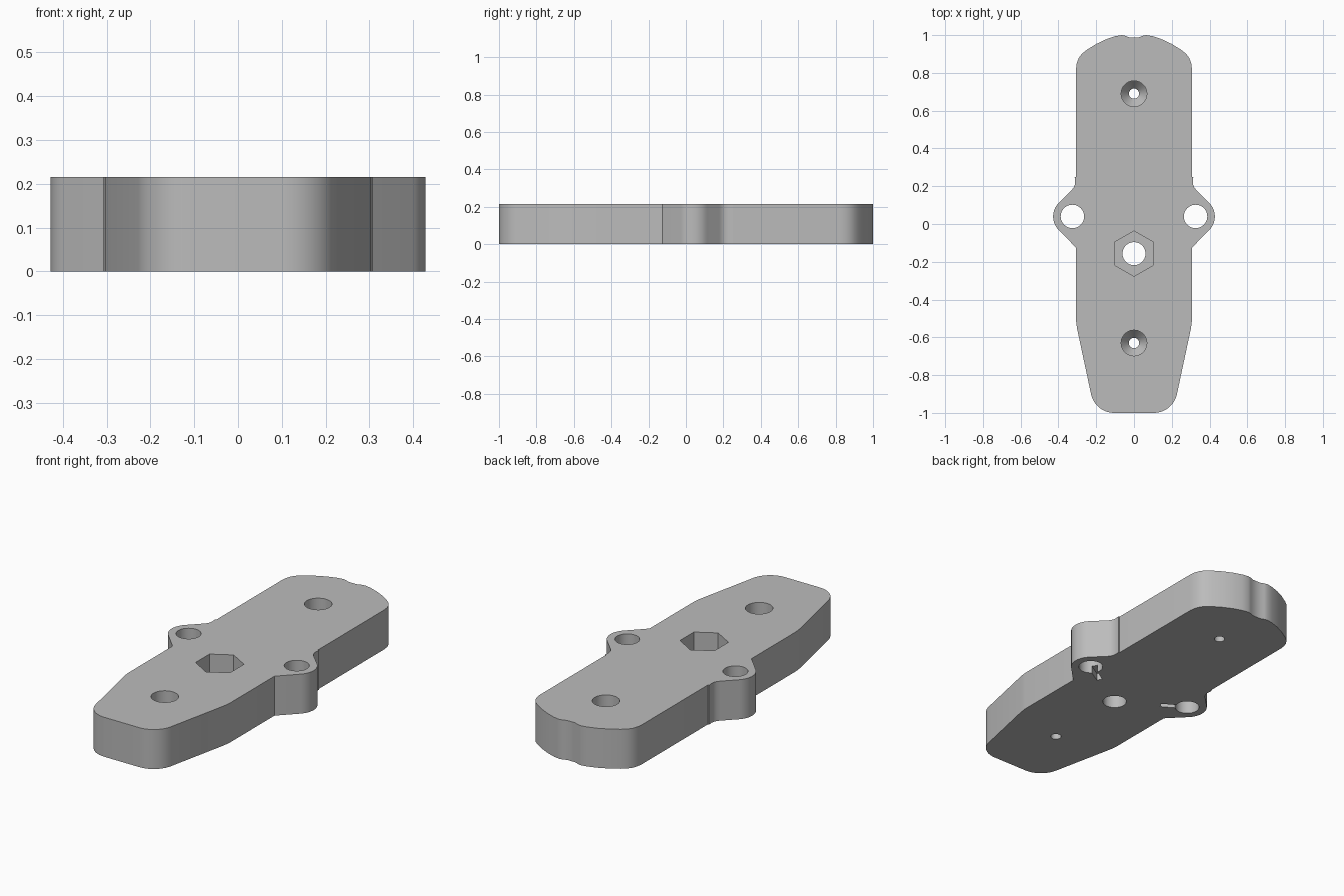
import bpy, bmesh
from math import sin, cos, pi, radians, atan2
from mathutils import Matrix, Vector

cube = bpy.data.objects.get("Cube")
if cube:
    bpy.data.objects.remove(cube, do_unlink=True)

HEIGHT = 0.215
EAR = Vector((0.326, 0.04))   # centre of the left ear
EAR_R = 0.102

grey = bpy.data.materials.new("mid grey")
grey.use_nodes = True
grey.diffuse_color = (0.5, 0.5, 0.5, 1)
grey.node_tree.nodes["Principled BSDF"].inputs["Base Color"].default_value = (0.5, 0.5, 0.5, 1)


def add_object(name, bm):
    bmesh.ops.recalc_face_normals(bm, faces=bm.faces)
    mesh = bpy.data.meshes.new(name)
    bm.to_mesh(mesh)
    bm.free()
    mesh.materials.append(grey)
    obj = bpy.data.objects.new(name, mesh)
    bpy.context.collection.objects.link(obj)
    return obj


def arc(cx, cy, r, start, end, steps):
    angles = [radians(start + (end - start) * i / steps) for i in range(steps + 1)]
    return [(cx + r * cos(a), cy + r * sin(a)) for a in angles]


def prism(name, outline, bottom, top):
    bm = bmesh.new()
    face = bm.faces.new([bm.verts.new((x, y, bottom)) for x, y in outline])
    side = bmesh.ops.extrude_face_region(bm, geom=[face])["geom"]
    verts = [v for v in side if isinstance(v, bmesh.types.BMVert)]
    bmesh.ops.translate(bm, verts=verts, vec=(0, 0, top - bottom))
    return add_object(name, bm)


def turned_cutter(name, x, y, profile, sides=40):
    """Stack of rings, given as (radius, height), closed at both ends."""
    bm = bmesh.new()
    rings = [[bm.verts.new((x + r * cos(2 * pi * i / sides), y + r * sin(2 * pi * i / sides), z))
              for i in range(sides)] for r, z in profile]
    for low, high in zip(rings, rings[1:]):
        for i in range(sides):
            j = (i + 1) % sides
            bm.faces.new((low[i], low[j], high[j], high[i]))
    bm.faces.new(rings[0])
    bm.faces.new(rings[-1])
    return add_object(name, bm)


# Half outline of the plate: tapered front, ear, crowned back with a notch
half = arc(0.105, -0.875, 0.125, -90, -12, 10)
half += [(0.302, -0.55), (0.307, -0.51), (0.307, -0.125)]
half += arc(EAR.x, EAR.y, EAR_R, -45, 45, 14)
half += [(0.332, 0.178), (0.32, 0.192), (0.313, 0.207), (0.311, 0.225), (0.314, 0.25), (0.307, 0.25)]
half += [(0.307, 0.82), (0.303, 0.85), (0.293, 0.878), (0.275, 0.902), (0.25, 0.922),
         (0.2, 0.953), (0.15, 0.977), (0.1, 0.994), (0.065, 1.0), (0.045, 0.996),
         (0.025, 0.988)]
outline = half + [(-x, y) for x, y in reversed(half)]
plate = prism("mounting_plate", outline, 0, HEIGHT)

# Countersunk screw holes
cutters = []
for name, y in (("back", 0.69), ("front", -0.63)):
    cutters.append(turned_cutter(name + "_screw_cutter", 0, y,
                                 [(0.027, -0.05), (0.027, 0.05), (0.068, 0.1), (0.068, 0.3)]))

# Hexagonal nut pocket with its bolt hole
cutters.append(prism("nut_pocket_cutter", arc(0, -0.157, 0.12, 30, 330, 5), 0.1, 0.3))
cutters.append(turned_cutter("bolt_cutter", 0, -0.157, [(0.061, -0.05), (0.061, 0.15)]))

# Ear holes, each with a shallow groove underneath running inwards
for side in (1, -1):
    cutters.append(turned_cutter("ear_hole_cutter", side * EAR.x, EAR.y, [(0.062, -0.05), (0.062, 0.3)]))
    bm = bmesh.new()
    bmesh.ops.create_cube(bm, size=1, matrix=(
        Matrix.Translation((side * EAR.x, EAR.y, 0))
        @ Matrix.Rotation(atan2(-0.6, -side), 4, "Z")
        @ Matrix.Translation((0.08, 0, 0))
        @ Matrix.Diagonal((0.12, 0.03, 0.08, 1))))
    cutters.append(add_object("groove_cutter", bm))

for cutter in cutters:
    cutter.hide_render = True
    mod = plate.modifiers.new(cutter.name, "BOOLEAN")
    mod.operation = "DIFFERENCE"
    mod.solver = "EXACT"
    mod.object = cutter

# Bake the cuts and remove the helpers
bpy.context.view_layer.update()
baked = bpy.data.meshes.new_from_object(plate.evaluated_get(bpy.context.evaluated_depsgraph_get()))
plate.modifiers.clear()
plate.data = baked
for cutter in cutters:
    bpy.data.objects.remove(cutter, do_unlink=True)

bpy.ops.object.select_all(action="DESELECT")
plate.select_set(True)
bpy.context.view_layer.objects.active = plate
bpy.ops.object.shade_smooth_by_angle(angle=radians(25))
